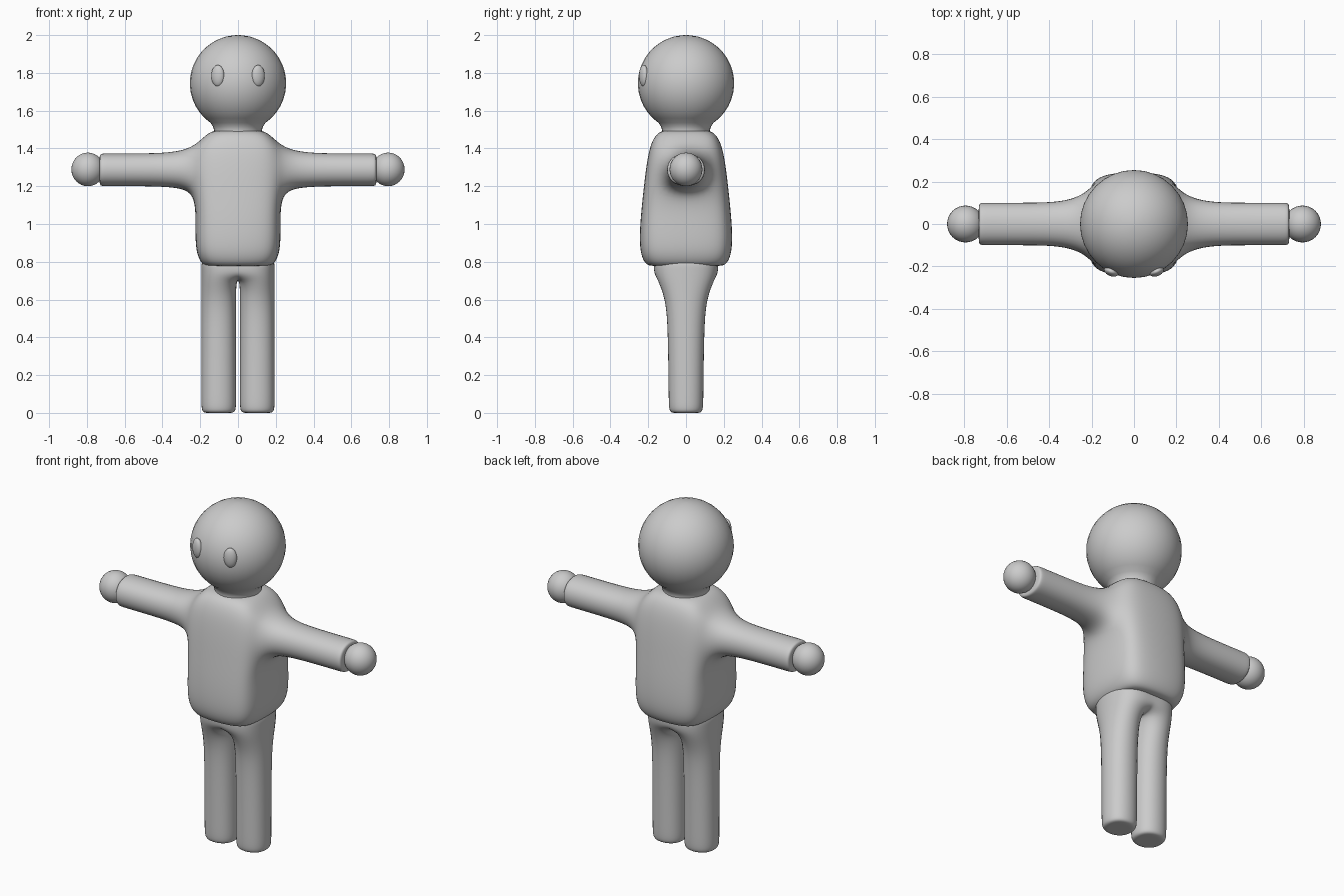
import bpy, bmesh, math
from mathutils import Vector

if "Cube" in bpy.data.objects:
    bpy.data.objects.remove(bpy.data.objects["Cube"])

grey = bpy.data.materials.new("plain grey")
grey.diffuse_color = (0.6, 0.6, 0.6, 1)
grey.use_nodes = True
grey.node_tree.nodes["Principled BSDF"].inputs["Base Color"].default_value = grey.diffuse_color


def finish(name, bm, subdiv=0):
    bmesh.ops.recalc_face_normals(bm, faces=bm.faces[:])
    me = bpy.data.meshes.new(name)
    bm.to_mesh(me)
    bm.free()
    me.materials.append(grey)
    me.shade_smooth()
    ob = bpy.data.objects.new(name, me)
    bpy.context.collection.objects.link(ob)
    if subdiv:
        m = ob.modifiers.new("smooth", "SUBSURF")
        m.levels = m.render_levels = subdiv
    return ob


def loft(bm, rings):
    """Skin a stack of equal point rings, capped at both ends."""
    rows = [[bm.verts.new(p) for p in r] for r in rings]
    n = len(rows[0])
    for a, b in zip(rows, rows[1:]):
        for i in range(n):
            bm.faces.new((a[i], a[(i + 1) % n], b[(i + 1) % n], b[i]))
    bm.faces.new(rows[0][::-1])
    bm.faces.new(rows[-1])


def limb(bm, face, steps):
    """Extrude a quad through (centre, half size) steps, keeping each corner's side."""
    for centre, half in steps:
        face = bmesh.ops.extrude_discrete_faces(bm, faces=[face])["faces"][0]
        mid = face.calc_center_median()
        for v in face.verts:
            v.co = Vector(centre[k] + math.copysign(half[k], v.co[k] - mid[k]) * (half[k] > 0)
                          for k in range(3))


def ball(name, loc, scale, turn=0.0, u=32, v=16):
    bm = bmesh.new()
    bmesh.ops.create_uvsphere(bm, u_segments=u, v_segments=v, radius=1)
    ob = finish(name, bm)
    ob.location, ob.scale, ob.rotation_euler = loc, scale, (0, 0, turn)
    return ob


# Shirt: eight sided body with sleeves drawn out of its side faces
def body_ring(z, w, d, c, b):
    return [(w, -b, z), (w, b, z), (c, d, z), (-c, d, z),
            (-w, b, z), (-w, -b, z), (-c, -d, z), (c, -d, z)]


bm = bmesh.new()
loft(bm, [body_ring(*r) for r in (
    (0.778, 0.15, 0.17, 0.10, 0.11),
    (0.778, 0.19, 0.215, 0.13, 0.14),
    (0.85, 0.228, 0.25, 0.16, 0.165),
    (1.00, 0.228, 0.247, 0.16, 0.165),
    (1.16, 0.228, 0.23, 0.16, 0.16),
    (1.42, 0.225, 0.20, 0.15, 0.145),
    (1.495, 0.15, 0.145, 0.09, 0.09),
    (1.495, 0.09, 0.09, 0.05, 0.05))])
sides = [f for f in bm.faces if abs(f.normal.x) > 0.9 or
         all(abs(v.co.x) > 0.22 for v in f.verts)]
sides = [f for f in sides if len(f.verts) == 4 and 1.2 < f.calc_center_median().z < 1.35
         and abs(f.calc_center_median().y) < 0.01]
for f in sides:
    s = math.copysign(1, f.calc_center_median().x)
    limb(bm, f, [((s * x, 0, 1.287), (0, hy, hz)) for x, hy, hz in (
        (0.34, 0.112, 0.099), (0.50, 0.109, 0.094), (0.70, 0.109, 0.094),
        (0.732, 0.109, 0.094), (0.733, 0.075, 0.065))])
finish("shirt", bm, 3)

# Trousers: hip block with two legs drawn out of its underside
bm = bmesh.new()
xs = (-0.202, -0.002, 0.002, 0.202)
hips = ((0.84, 0.17), (0.76, 0.172), (0.70, 0.160))
grid = [[[bm.verts.new((x, s * d, z)) for x in xs] for s in (-1, 1)] for z, d in hips]
for a, b in zip(grid, grid[1:]):
    for k in (0, 1):
        for i in range(3):
            bm.faces.new((a[k][i], a[k][i + 1], b[k][i + 1], b[k][i]))
    for i in (0, 3):
        bm.faces.new((a[0][i], a[1][i], b[1][i], b[0][i]))
for row in (grid[0], grid[-1]):
    for i in range(3):
        f = bm.faces.new((row[0][i], row[0][i + 1], row[1][i + 1], row[1][i]))
        if row is grid[-1] and i != 1:
            s = i - 1
            limb(bm, f, [((s * 0.102, 0, z), (0.1, hy, 0)) for z, hy in (
                (0.60, 0.118), (0.45, 0.104), (0.07, 0.1), (0.0, 0.098))]
                + [((s * 0.102, 0, 0.0), (0.06, 0.06, 0))])
finish("trousers", bm, 3)

# Head with a short flared neck
R, CZ, N = 0.255, 1.745, 32
prof = [(R * math.sin(a), CZ + R * math.cos(a))
        for a in (math.radians(6 + 8.7 * i) for i in range(17))]
prof += [(0.132, 1.515), (0.126, 1.495), (0.13, 1.46)]
bm = bmesh.new()
loft(bm, [[(r * math.cos(2 * math.pi * i / N), r * math.sin(2 * math.pi * i / N), z)
           for i in range(N)] for r, z in [(0.004, CZ + R)] + prof])
finish("head", bm)

# Hands and eyes, one on each side
for s, side in ((-1, "left"), (1, "right")):
    ball(side + "_hand", (s * 0.795, 0, 1.289), (0.087, 0.087, 0.089))
    ball(side + "_eye", (s * 0.107, -0.224, 1.785), (0.036, 0.022, 0.057),
         s * math.radians(22), 24, 12)
